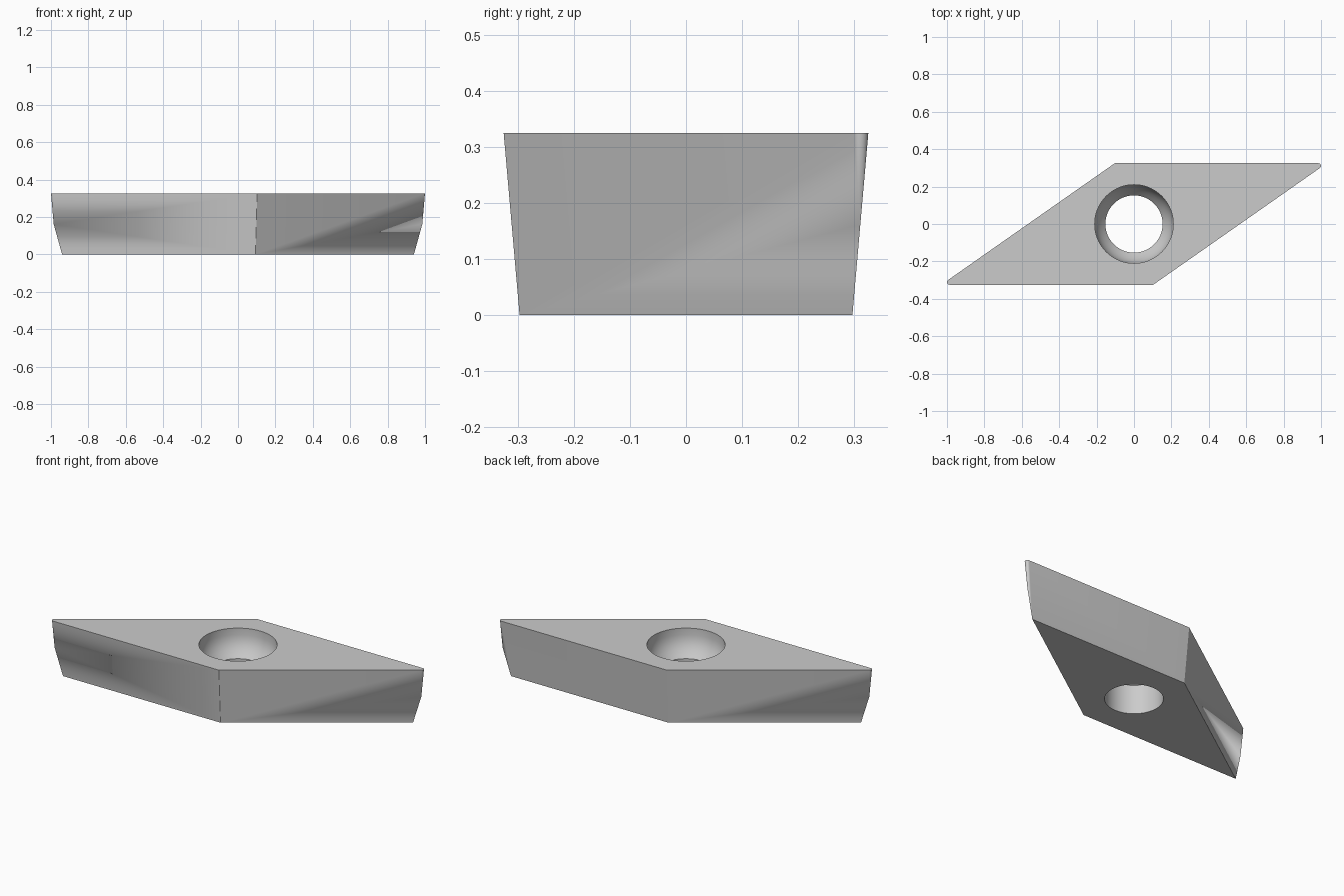
import bpy, bmesh
from math import radians, tan, cos, sin

if "Cube" in bpy.data.objects:
    bpy.data.objects.remove(bpy.data.objects["Cube"])

H = 0.325                  # thickness
R = 0.325                  # inscribed radius of the top rhombus
NOSE = 0.0143              # nose radius at the top
HALF = radians(17.5)       # half of the acute corner
RELIEF = tan(radians(5))   # side draft


def acute(r):
    return (r / tan(HALF), r)


def obtuse(r):
    return (-r * tan(HALF), r)


def make(name, bm):
    bmesh.ops.recalc_face_normals(bm, faces=bm.faces)
    me = bpy.data.meshes.new(name)
    bm.to_mesh(me)
    bm.free()
    ob = bpy.data.objects.new(name, me)
    bpy.context.collection.objects.link(ob)
    return ob


# Rhombic body: rounded noses on top that run out to sharp points below
r_bot = R - H * RELIEF
r_mid = R - NOSE
z_mid = H - NOSE / RELIEF
cx, cy = acute(r_mid)
pts = [(*acute(r_bot), 0), (*obtuse(r_bot), 0), (*obtuse(R), H), (cx, cy, z_mid)]
for i in range(13):
    a = radians(90 - 145 * i / 12)
    pts.append((cx + NOSE * cos(a), cy + NOSE * sin(a), H))
bm = bmesh.new()
for x, y, z in pts:
    bm.verts.new((x, y, z))
    bm.verts.new((-x, -y, z))
bmesh.ops.convex_hull(bm, input=bm.verts)
bmesh.ops.dissolve_limit(bm, angle_limit=radians(0.5), verts=bm.verts, edges=bm.edges)
body = make("cutting_insert", bm)

# Screw hole with a concave head seat, as a revolved cutter
profile = [(0, -0.1), (0.153, -0.1), (0.153, 0.17), (0.168, 0.188), (0.183, 0.208),
           (0.196, 0.231), (0.205, 0.256), (0.21, 0.285), (0.21, 0.42), (0, 0.42)]
bm = bmesh.new()
vs = [bm.verts.new((r, 0, z)) for r, z in profile]
es = [bm.edges.new(p) for p in zip(vs, vs[1:])]
bmesh.ops.spin(bm, geom=vs + es, cent=(0, 0, 0), axis=(0, 0, 1),
               angle=radians(360), steps=72, use_duplicate=False)
bmesh.ops.remove_doubles(bm, verts=bm.verts, dist=1e-4)
cutter = make("hole_cutter", bm)
cutter.hide_render = True

mod = body.modifiers.new("hole", 'BOOLEAN')
mod.operation = 'DIFFERENCE'
mod.solver = 'EXACT'
mod.object = cutter
bpy.context.view_layer.objects.active = body
body.select_set(True)
bpy.ops.object.modifier_apply(modifier=mod.name)
bpy.data.objects.remove(cutter)
bpy.ops.object.shade_smooth_by_angle(angle=radians(30))
